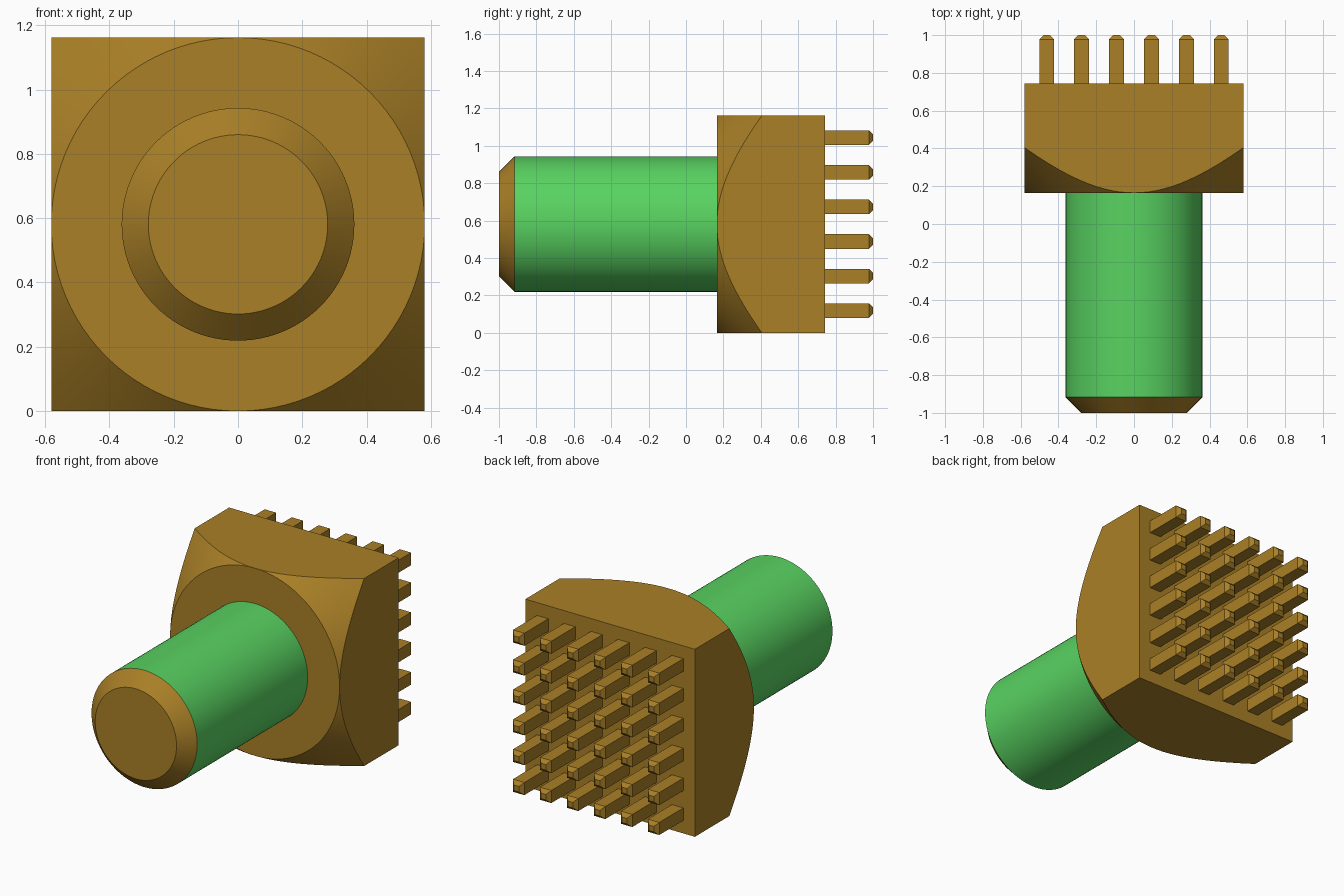
import bpy, bmesh
from math import cos, sin, tau, pi, radians

if "Cube" in bpy.data.objects:
    bpy.data.objects.remove(bpy.data.objects["Cube"], do_unlink=True)

HALF = 0.581       # half width of the square head, also its centre height
HEAD_FRONT, HEAD_BACK = 0.165, 0.743
SHANK_R, CHAMFER = 0.362, 0.083
SEGMENTS = 96


def material(name, rgb):
    mat = bpy.data.materials.new(name)
    colour = (*rgb, 1.0)
    mat.diffuse_color = colour
    mat.use_nodes = True
    mat.node_tree.nodes["Principled BSDF"].inputs["Base Color"].default_value = colour
    return mat


bronze = material("bronze", (0.40, 0.215, 0.02))
green = material("green", (0.10, 0.65, 0.12))


def circle(radius, y):
    angles = [tau * i / SEGMENTS for i in range(SEGMENTS)]
    return [(radius * cos(a), y, HALF + radius * sin(a)) for a in angles]


def square(cx, cz, half, y):
    return [(cx + half * sx, y, cz + half * sz)
            for sx, sz in ((-1, -1), (1, -1), (1, 1), (-1, 1))]


def loft(bm, rings, caps=(True, True)):
    """Join matching rings of points with quads and cap the chosen ends."""
    loops = [[bm.verts.new(p) for p in ring] for ring in rings]
    for a, b in zip(loops, loops[1:]):
        for i in range(len(a)):
            j = (i + 1) % len(a)
            bm.faces.new((a[i], a[j], b[j], b[i]))
    for loop, wanted in zip((loops[0], loops[-1]), caps):
        if wanted:
            bm.faces.new(loop)


def finish(bm, name, mat):
    bmesh.ops.remove_doubles(bm, verts=bm.verts[:], dist=1e-5)
    bmesh.ops.recalc_face_normals(bm, faces=bm.faces[:])
    mesh = bpy.data.meshes.new(name)
    bm.to_mesh(mesh)
    bm.free()
    mesh.materials.append(mat)
    obj = bpy.data.objects.new(name, mesh)
    bpy.context.collection.objects.link(obj)
    bpy.ops.object.select_all(action='DESELECT')
    obj.select_set(True)
    bpy.context.view_layer.objects.active = obj
    bpy.ops.object.shade_smooth_by_angle(angle=radians(30))


# Square head, its front corners turned down by a 45 degree cone
bm = bmesh.new()
cone_edge, back_edge = [], []
for i in range(SEGMENTS):
    a = tau * i / SEGMENTS
    r = HALF / max(abs(cos(a)), abs(sin(a)))
    x, z = r * cos(a), HALF + r * sin(a)
    cone_edge.append((x, HEAD_FRONT + r - HALF, z))
    back_edge.append((x, HEAD_BACK, z))
loft(bm, [circle(HALF, HEAD_FRONT), cone_edge, back_edge])
finish(bm, "head", bronze)

# Round shank
bm = bmesh.new()
loft(bm, [circle(SHANK_R, CHAMFER - 1), circle(SHANK_R, HEAD_FRONT)], (False, False))
finish(bm, "shank", green)

# Chamfered end of the shank
bm = bmesh.new()
loft(bm, [circle(SHANK_R - CHAMFER, -1), circle(SHANK_R, CHAMFER - 1)], (True, False))
finish(bm, "shank_end", bronze)

# Grid of square teeth with chamfered tips
bm = bmesh.new()
count, pitch, half, tip = 6, 0.185, 0.039, 0.022
for col in range(count):
    for row in range(count):
        cx = (col - (count - 1) / 2) * pitch
        cz = HALF + (row - (count - 1) / 2) * pitch
        loft(bm, [square(cx, cz, half, HEAD_BACK),
                  square(cx, cz, half, 1 - tip),
                  square(cx, cz, half - tip, 1)], (False, True))
finish(bm, "teeth", bronze)
